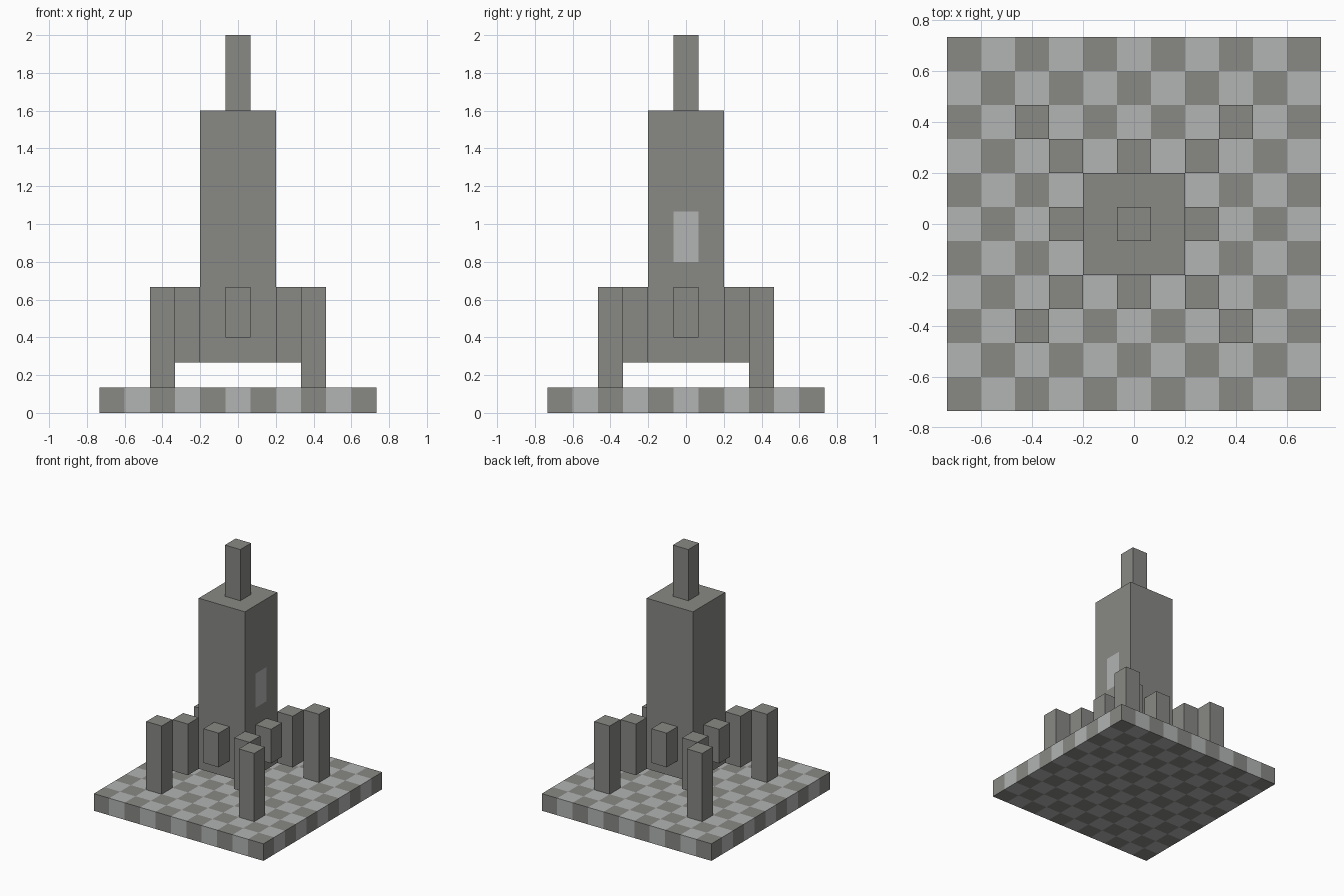
import bpy
import bmesh
from mathutils import Vector, Matrix

U = 2 / 15  # one block of the model's grid

if "Cube" in bpy.data.objects:
    bpy.data.objects.remove(bpy.data.objects["Cube"], do_unlink=True)


def material(name, colour):
    mat = bpy.data.materials.new(name)
    mat.use_nodes = True
    mat.diffuse_color = (*colour, 1)
    bsdf = next(n for n in mat.node_tree.nodes if n.type == "BSDF_PRINCIPLED")
    bsdf.inputs["Base Color"].default_value = (*colour, 1)
    bsdf.inputs["Roughness"].default_value = 0.9
    return mat


STONE = material("dark stone", (0.246, 0.246, 0.231))
PALE = material("pale stone", (0.445, 0.456, 0.451))


def block(name, x, y, width, bottom, top, cuts=(), is_pale=None):
    """Square block in grid units; cuts are (axis, position), is_pale picks pale faces."""
    bm = bmesh.new()
    size = Matrix.Diagonal((width, width, top - bottom, 1))
    place = Matrix.Translation((x, y, (bottom + top) / 2))
    bmesh.ops.create_cube(bm, size=1, matrix=place @ size)
    for axis, position in cuts:
        normal = Vector((0, 0, 0))
        normal[axis] = 1
        bmesh.ops.bisect_plane(bm, geom=bm.verts[:] + bm.edges[:] + bm.faces[:],
                               plane_co=normal * position, plane_no=normal)
    bm.normal_update()
    if is_pale:
        for face in bm.faces:
            face.material_index = int(is_pale(face.calc_center_median(), face.normal))
    bmesh.ops.scale(bm, vec=(U, U, U), verts=bm.verts)
    mesh = bpy.data.meshes.new(name)
    bm.to_mesh(mesh)
    bm.free()
    mesh.materials.append(STONE)
    if is_pale:
        mesh.materials.append(PALE)
    obj = bpy.data.objects.new(name, mesh)
    bpy.context.collection.objects.link(obj)
    return obj


# Chequered base, coloured on every side by the cell just inside each face
def chequer(centre, normal):
    cell = centre - normal * 0.5
    return (round(cell.x) + round(cell.y)) % 2 == 1


grid_lines = [(axis, i - 4.5) for axis in (0, 1) for i in range(10)]
block("base", 0, 0, 11, 0, 1, grid_lines, chequer)


# Tower with one pale window on its +x side, and its spire
def window(centre, normal):
    return normal.x > 0.5 and abs(centre.y) < 0.5 and 6 < centre.z < 8


block("tower", 0, 0, 3, 2, 12, [(1, -0.5), (1, 0.5), (2, 6), (2, 8)], window)
block("spire", 0, 0, 1, 12, 15)

# Stepped buttresses on the diagonals
for side_x, x_name in ((-1, "right"), (1, "left")):
    for side_y, y_name in ((-1, "front"), (1, "back")):
        corner = f"{y_name}_{x_name}"
        block(f"{corner}_leg", 3 * side_x, 3 * side_y, 1, 1, 5)
        block(f"{corner}_buttress", 2 * side_x, 2 * side_y, 1, 2, 5)

# Short blocks against the four walls
for name, x, y in (("front", 0, -2), ("back", 0, 2), ("right", -2, 0), ("left", 2, 0)):
    block(f"{name}_wall_block", x, y, 1, 3, 5)
